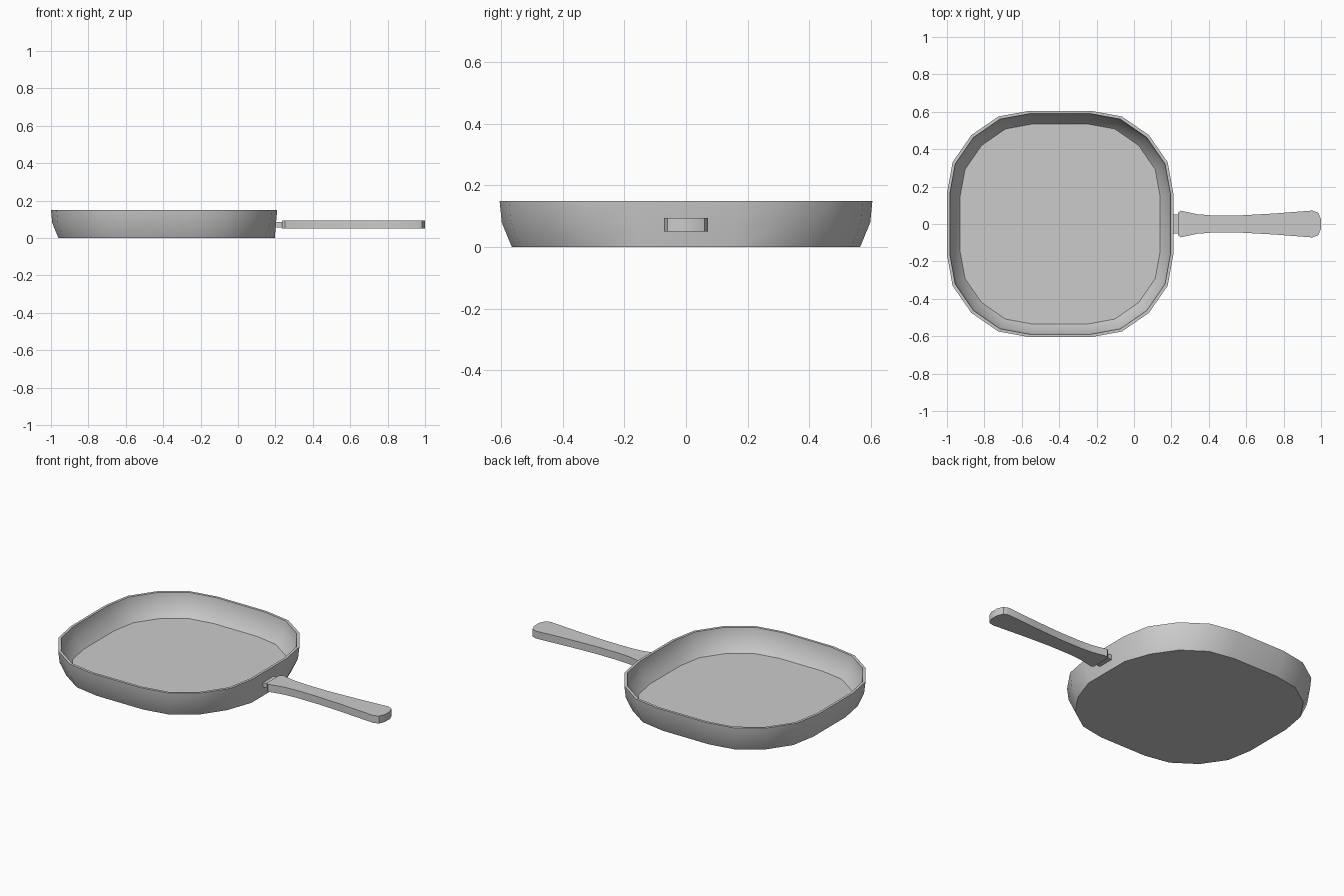
import bpy
import bmesh

cube = bpy.data.objects.get("Cube")
if cube:
    bpy.data.objects.remove(cube, do_unlink=True)

metal = bpy.data.materials.new("grey metal")
metal.use_nodes = True
GREY = (0.6, 0.6, 0.6, 1)
metal.diffuse_color = GREY
metal.node_tree.nodes["Principled BSDF"].inputs["Base Color"].default_value = GREY

CENTRE_X = -0.395
HALF = 0.605


def finish(name, bm):
    bmesh.ops.recalc_face_normals(bm, faces=bm.faces[:])
    mesh = bpy.data.meshes.new(name)
    bm.to_mesh(mesh)
    bm.free()
    mesh.materials.append(metal)
    obj = bpy.data.objects.new(name, mesh)
    bpy.context.collection.objects.link(obj)
    bpy.ops.object.select_all(action="DESELECT")
    obj.select_set(True)
    bpy.context.view_layer.objects.active = obj
    bpy.ops.object.shade_smooth_by_angle(angle=0.55)
    return obj


def bridge(bm, a, b):
    for i in range(len(a)):
        j = (i + 1) % len(a)
        bm.faces.new((a[i], a[j], b[j], b[i]))


def pan_outline():
    """Rounded square, counter-clockwise, built by turning one corner."""
    corner = [(0.605, 0.165), (0.575, 0.33), (0.475, 0.475), (0.33, 0.575), (0.165, 0.605)]
    points = []
    for _ in range(4):
        points += corner
        corner = [(-y, x) for x, y in corner]
    return points


# Pan body: rings from the underside, up over the rim and down to the floor
bm = bmesh.new()
profile = [(0.565, 0), (0.598, 0.08), (HALF, 0.15), (0.59, 0.15), (0.58, 0.08), (0.535, 0.02)]
rings = []
for radius, z in profile:
    k = radius / HALF
    rings.append([bm.verts.new((CENTRE_X + x * k, y * k, z)) for x, y in pan_outline()])
for low, high in zip(rings, rings[1:]):
    bridge(bm, low, high)
bm.faces.new(rings[0])
bm.faces.new(rings[-1])
# The wall stands steeper where the handle joins
for v in (rings[0][0], rings[0][-1]):
    v.co.x = CENTRE_X + 0.592
finish("pan_body", bm)


def slab(name, half_outline, z0, z1):
    """Extruded plate mirrored across y = 0."""
    outline = half_outline + [(x, -y) for x, y in reversed(half_outline)]
    bm = bmesh.new()
    bottom = [bm.verts.new((x, y, z0)) for x, y in outline]
    top = [bm.verts.new((x, y, z1)) for x, y in outline]
    bridge(bm, bottom, top)
    bm.faces.new(bottom)
    bm.faces.new(top)
    return finish(name, bm)


# Short bracket between wall and handle
slab("handle_bracket", [(0.19, 0.05), (0.25, 0.05)], 0.057, 0.085)

# Waisted handle with a rounded end
slab("handle", [(0.235, 0.06), (0.25, 0.071), (0.34, 0.052), (0.42, 0.046), (0.57, 0.046),
                (0.75, 0.056), (0.955, 0.072), (0.985, 0.06), (1.0, 0.025)], 0.05, 0.095)
